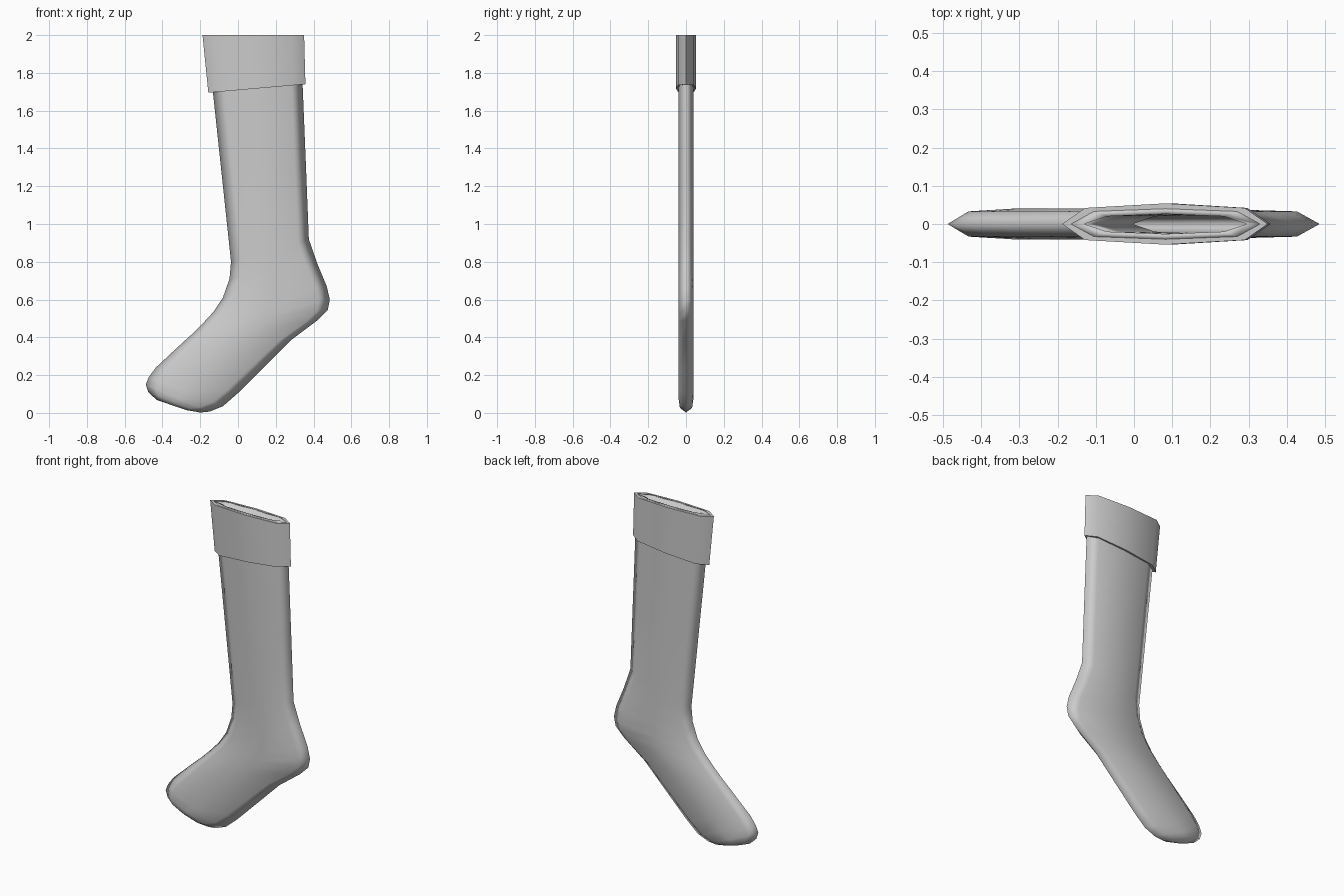
import bpy, bmesh
from mathutils import Vector

if "Cube" in bpy.data.objects:
    bpy.data.objects.remove(bpy.data.objects["Cube"])


def ring(lx, lz, rx, rz, y_mid, y_side, inset):
    """Flat eight-sided cross-section between a left and a right profile point."""
    a, b = Vector((lx, 0, lz)), Vector((rx, 0, rz))
    d = (b - a).normalized() * inset
    front = [(a + d, y_side), ((a + b) / 2, y_mid), (b - d, y_side)]
    pts = [a] + [p + Vector((0, -y, 0)) for p, y in front] + [b]
    return pts + [p + Vector((0, y, 0)) for p, y in reversed(front)]


def loft(name, rings, cyclic=False, angle=None):
    bm = bmesh.new()
    loops = [[bm.verts.new(p) for p in r] for r in rings]
    pairs = list(zip(loops, loops[1:]))
    if cyclic:
        pairs.append((loops[-1], loops[0]))
    else:
        bm.faces.new(loops[0])
        bm.faces.new(loops[-1])
    for p, q in pairs:
        n = len(p)
        for i in range(n):
            j = (i + 1) % n
            bm.faces.new((p[i], p[j], q[j], q[i]))
    bmesh.ops.recalc_face_normals(bm, faces=bm.faces)
    mesh = bpy.data.meshes.new(name)
    bm.to_mesh(mesh)
    bm.free()
    obj = bpy.data.objects.new(name, mesh)
    bpy.context.collection.objects.link(obj)
    bpy.ops.object.select_all(action='DESELECT')
    obj.select_set(True)
    bpy.context.view_layer.objects.active = obj
    if angle:
        bpy.ops.object.shade_smooth_by_angle(angle=angle)
    else:
        bpy.ops.object.shade_smooth()
    return obj


# Profile from the top of the leg to the toe: instep side x, z, heel side x, z
profile = [
    (-0.165, 2.00, 0.33, 2.00), (-0.133, 1.70, 0.342, 1.74),
    (-0.085, 1.25, 0.360, 1.30), (-0.037, 0.80, 0.375, 0.92),
    (-0.045, 0.71, 0.420, 0.79), (-0.080, 0.61, 0.470, 0.67),
    (-0.130, 0.535, 0.486, 0.60), (-0.190, 0.47, 0.475, 0.545),
    (-0.240, 0.42, 0.420, 0.49), (-0.290, 0.375, 0.280, 0.385),
    (-0.360, 0.31, 0.130, 0.235), (-0.435, 0.24, 0.000, 0.105),
    (-0.472, 0.19, -0.080, 0.035), (-0.488, 0.15, -0.150, 0.007),
    (-0.475, 0.11, -0.200, 0.002), (-0.430, 0.068, -0.270, 0.014),
]

# Sock: outer wall up to the top, then the inner wall back down to the toe
outer, inner = [], []
for i, (lx, lz, rx, rz) in enumerate(profile):
    s = {len(profile) - 2: 0.88, len(profile) - 1: 0.35}.get(i, 1.0)
    outer.append(ring(lx, lz, rx, rz, 0.04 * s, 0.033 * s, 0.06))
    if i < len(profile) - 2:
        d = (Vector((rx, rz)) - Vector((lx, lz))).normalized() * 0.035
        inner.append(ring(lx + d.x, lz + d.y, rx - d.x, rz - d.y,
                          0.026, 0.02, 0.06))
loft("sock", outer[::-1] + inner)

# Folded cuff: band around the top of the leg
loft("cuff", [
    ring(-0.133, 1.70, 0.342, 1.74, 0.038, 0.031, 0.06),
    ring(-0.157, 1.695, 0.357, 1.74, 0.054, 0.042, 0.06),
    ring(-0.188, 2.00, 0.350, 2.00, 0.054, 0.042, 0.06),
    ring(-0.165, 2.00, 0.330, 2.00, 0.040, 0.033, 0.06),
], cyclic=True, angle=1.2)
